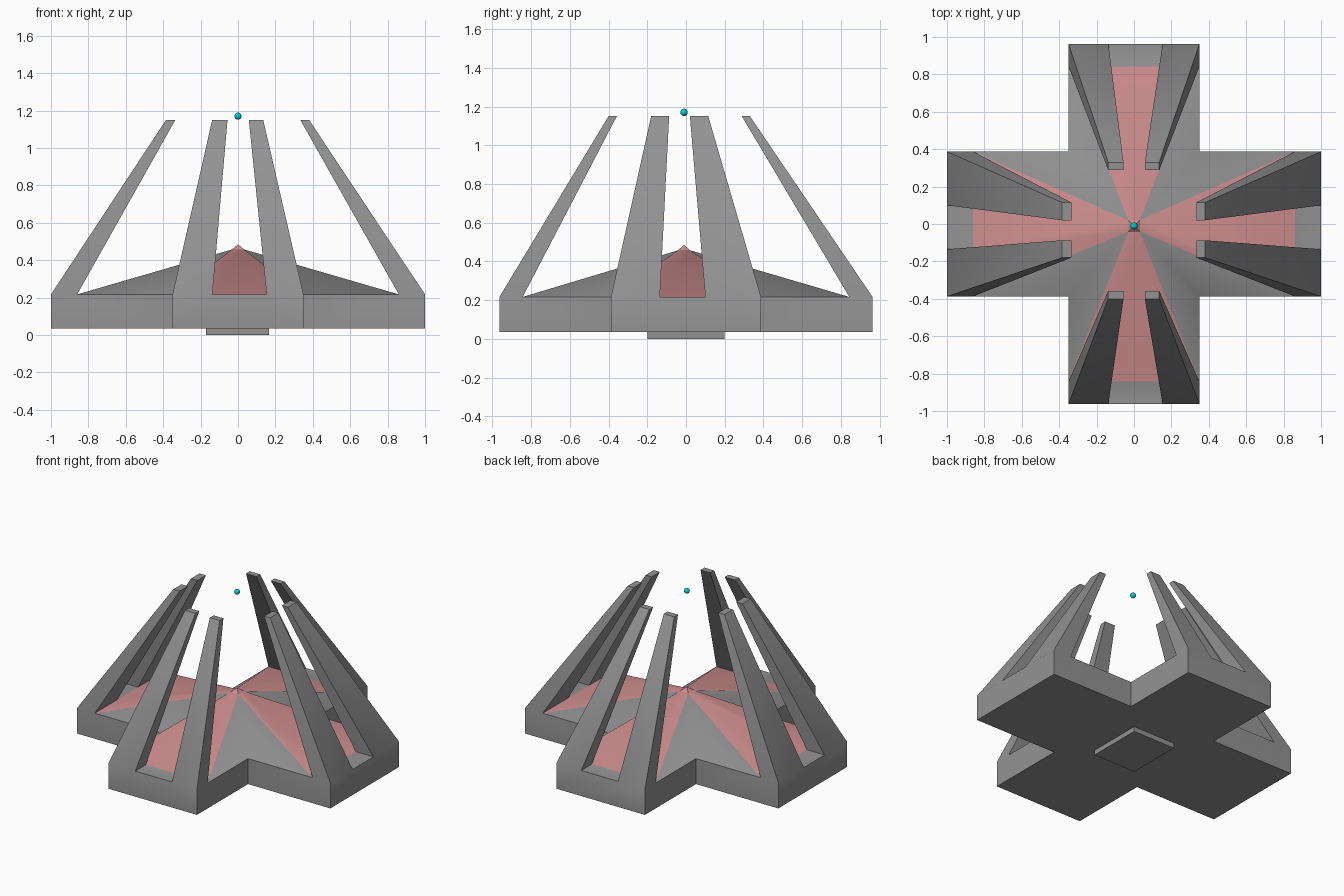
import bpy, bmesh
from math import radians

if "Cube" in bpy.data.objects:
    bpy.data.objects.remove(bpy.data.objects["Cube"])

Z0, Z1, HUB_Z, TOP = 0.035, 0.217, 0.458, 1.15
CY = -0.01  # hub centre in y


def material(name, rgb):
    mat = bpy.data.materials.new(name)
    mat.diffuse_color = (*rgb, 1)
    mat.use_nodes = True
    mat.node_tree.nodes["Principled BSDF"].inputs["Base Color"].default_value = mat.diffuse_color
    return mat


GREY = material("dark_grey", (0.29, 0.29, 0.29))
PINK = material("dusty_pink", (0.62, 0.27, 0.27))
CYAN = material("cyan", (0.0, 0.62, 0.70))


def finish(name, bm, mats):
    me = bpy.data.meshes.new(name)
    bm.to_mesh(me)
    bm.free()
    for m in mats:
        me.materials.append(m)
    ob = bpy.data.objects.new(name, me)
    bpy.context.collection.objects.link(ob)
    return ob


def make(name, faces, mats, pink=()):
    """Mesh from grey faces (slot 0) and optional pink faces (slot 1)."""
    bm = bmesh.new()
    for slot, group in enumerate((faces, pink)):
        for f in group:
            bm.faces.new([bm.verts.new(p) for p in f]).material_index = slot
    bmesh.ops.remove_doubles(bm, verts=bm.verts, dist=1e-5)
    bmesh.ops.recalc_face_normals(bm, faces=bm.faces)
    return finish(name, bm, mats)


def sides(bottom, top):
    n = len(bottom)
    return [(bottom[i], bottom[(i + 1) % n], top[(i + 1) % n], top[i]) for i in range(n)]


def rect(x0, x1, y0, y1, z):
    return [(x0, y0, z), (x1, y0, z), (x1, y1, z), (x0, y1, z)]


grey, pink = [], []


def arm(along_x, s, length, roof, half, inner_at, tip, plus, minus):
    """One arm: end wall, sill, roof panel, side walls and two leaning pillars.
    plus / minus = (base inner edge, top inner edge, top outer edge)."""
    def p(a, c, z=Z1):
        return (a * s, c, z) if along_x else (c, a * s, z)

    def hub(c):
        x, y, z = p(0.03, 0.03 * c, HUB_Z)
        return (x, y + CY, z)

    e0, e1 = p(length, plus[0]), p(length, minus[0])
    r0, r1 = p(roof, plus[0]), p(roof, minus[0])
    grey.append((p(length, half), e0, e1, p(length, -half),
                 p(length, -half, Z0), p(length, half, Z0)))      # end wall
    grey.append((e0, e1, r1, r0))                                  # sill
    pink.append((p(roof, half), r0, r1, p(roof, -half), hub(-1), hub(1)))
    for c, (b, t_in, t_out) in ((1, plus), (-1, minus)):
        w = c * half
        grey.append((hub(c), p(roof, w), p(inner_at, w)))          # roof facet
        grey.append((p(inner_at, w), p(roof, w), p(length, w),
                     p(length, w, Z0), p(inner_at, w, Z0)))        # side wall
        bottom = [p(roof, b), p(roof, w), p(length, w), p(length, b)]
        top = [p(tip[0], t_in, TOP), p(tip[0], t_out, TOP),
               p(tip[1], t_out, TOP), p(tip[1], t_in, TOP)]
        grey.extend(sides(bottom, top) + [top])                    # pillar


# Cross-shaped hull with a pair of pillars on each arm
X_PAIR = ((0.10, 0.02, 0.115), (-0.135, -0.087, -0.18))
Y_PAIR = ((0.153, 0.058, 0.135), (-0.137, -0.056, -0.138))
arm(True, 1, 1, 0.86, 0.387, 0.35, (0.333, 0.38), *X_PAIR)
arm(True, -1, 1, 0.86, 0.387, 0.35, (0.335, 0.385), *X_PAIR)
arm(False, 1, 0.963, 0.843, 0.35, 0.387, (0.288, 0.33), *Y_PAIR)
arm(False, -1, 0.963, 0.843, 0.35, 0.387, (0.357, 0.40), *Y_PAIR)

# Underside and hub cap
ring = []
for sx, sy in ((1, 1), (-1, 1), (-1, -1), (1, -1)):
    corner = [(sx, 0.387 * sy, Z0), (0.35 * sx, 0.387 * sy, Z0), (0.35 * sx, 0.963 * sy, Z0)]
    ring += corner if sx * sy > 0 else corner[::-1]
grey += [ring, rect(-0.03, 0.03, CY - 0.03, CY + 0.03, HUB_Z)]
hull = make("hull_with_pillars", grey, [GREY, PINK], pink)
hull.data.shade_smooth()
hull.data.set_sharp_from_angle(angle=radians(50))

# Small pyramid at the crown
base, peak = rect(-0.032, 0.032, CY - 0.032, CY + 0.032, HUB_Z), (0, CY, 0.485)
make("crown_tip", [base] + [(base[i], base[(i + 1) % 4], peak) for i in range(4)], [PINK])

# Foot pad
lo, hi = (rect(-0.17, 0.166, -0.2, 0.2, z) for z in (0, Z0 + 0.005))
make("foot_pad", [lo, hi] + sides(lo, hi), [GREY])

# Floating orb
bm = bmesh.new()
bmesh.ops.create_uvsphere(bm, u_segments=16, v_segments=10, radius=0.019)
for f in bm.faces:
    f.smooth = True
finish("floating_orb", bm, [CYAN]).location = (0, CY, 1.17)
